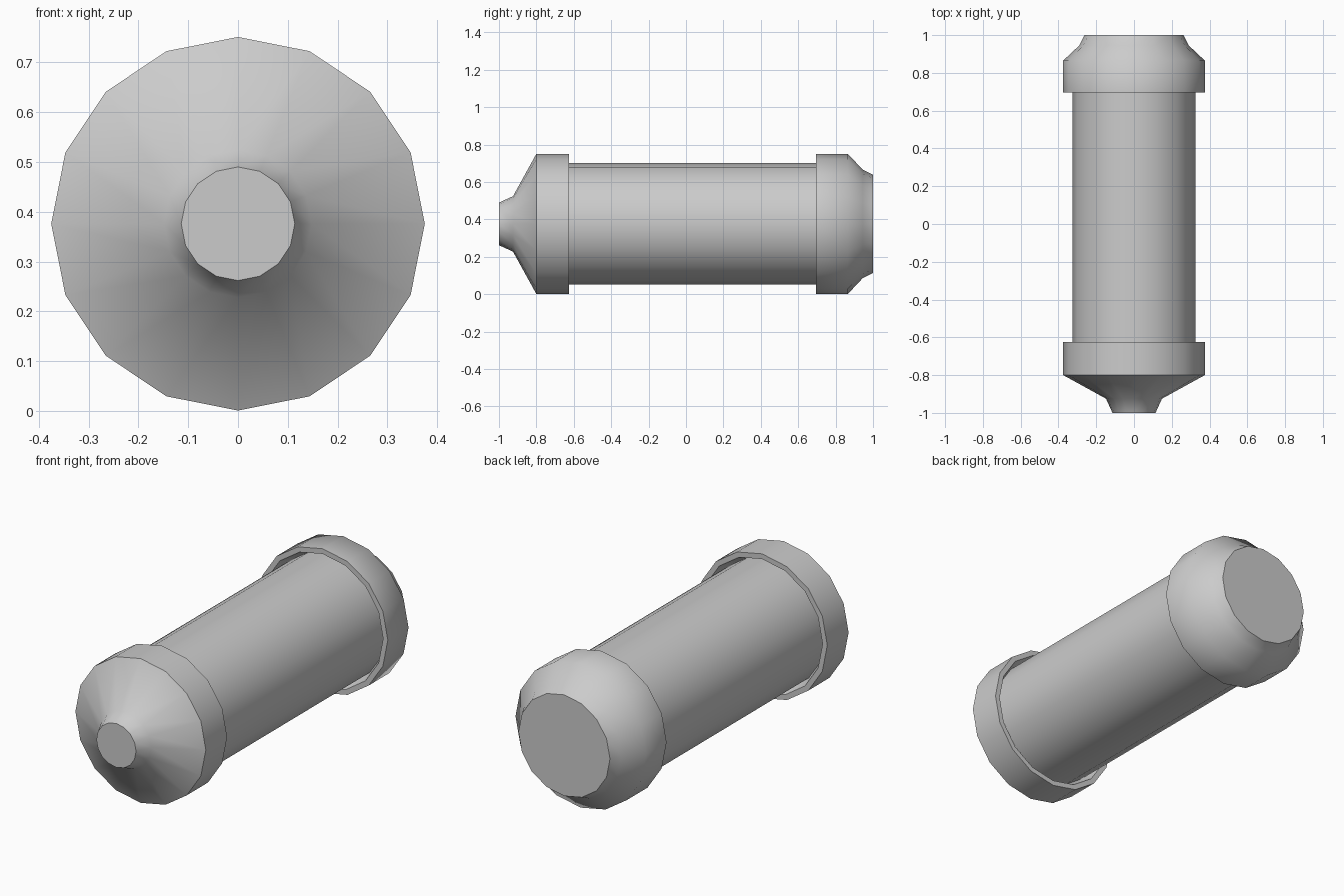
import bpy, math

SIDES = 16
AXIS_Z = 0.376

if "Cube" in bpy.data.objects:
    bpy.data.objects.remove(bpy.data.objects["Cube"], do_unlink=True)

grey = bpy.data.materials.new("plain_grey")
grey.use_nodes = True
colour = (0.6, 0.6, 0.6, 1)
grey.diffuse_color = colour
grey.node_tree.nodes["Principled BSDF"].inputs["Base Color"].default_value = colour


def lathe(name, profile, smooth_angle):
    """Spin (radius, y) points, listed front to back, around the long axis."""
    verts, faces = [], []
    for r, y in profile:
        for i in range(SIDES):
            a = 2 * math.pi * i / SIDES
            verts.append((r * math.sin(a), y, AXIS_Z + r * math.cos(a)))
    for k in range(len(profile) - 1):
        for i in range(SIDES):
            j = (i + 1) % SIDES
            a, b = k * SIDES, (k + 1) * SIDES
            faces.append((a + i, b + i, b + j, a + j))
    # Flat end discs
    faces.append(tuple(range(SIDES)))
    last = (len(profile) - 1) * SIDES
    faces.append(tuple(last + i for i in reversed(range(SIDES))))
    mesh = bpy.data.meshes.new(name)
    mesh.from_pydata(verts, [], faces)
    mesh.materials.append(grey)
    obj = bpy.data.objects.new(name, mesh)
    bpy.context.collection.objects.link(obj)
    bpy.ops.object.select_all(action='DESELECT')
    obj.select_set(True)
    bpy.context.view_layer.objects.active = obj
    bpy.ops.object.mode_set(mode='EDIT')
    bpy.ops.mesh.select_all(action='SELECT')
    bpy.ops.mesh.normals_make_consistent(inside=False)
    bpy.ops.object.mode_set(mode='OBJECT')
    bpy.ops.object.shade_smooth_by_angle(angle=math.radians(smooth_angle))
    return obj


# Long tube between the caps
lathe("tube_body", [(0.325, -0.72), (0.325, 0.8)], 40)

# Front cap: small nozzle, cone, collar and recessed lip round the tube
lathe("front_cap", [(0.114, -1.0), (0.148, -0.925), (0.375, -0.8),
                    (0.375, -0.625), (0.348, -0.625), (0.325, -0.68)], 55)

# Rear cap: recessed lip, collar and rounded shoulder to a flat end
lathe("rear_cap", [(0.325, 0.755), (0.348, 0.695), (0.375, 0.695),
                   (0.375, 0.865), (0.29, 0.945), (0.263, 1.0)], 55)
